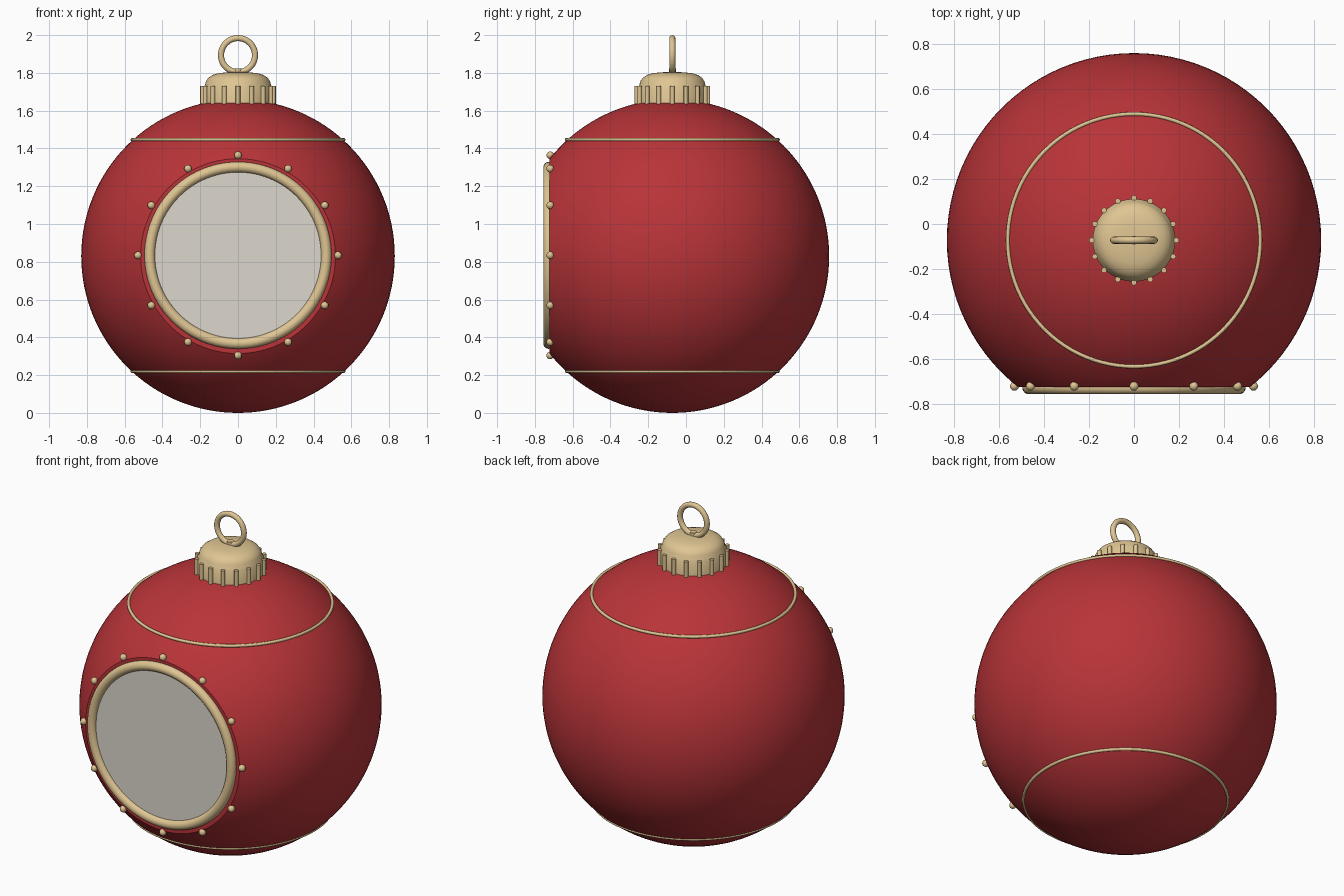
import bpy, bmesh
from math import cos, sin, pi, radians

if "Cube" in bpy.data.objects:
    bpy.data.objects.remove(bpy.data.objects["Cube"])

CY, CZ, R = -0.072, 0.83, 0.83      # globe centre and radius
WZ, WY = 0.834, -0.722              # window centre height, flat face depth


def material(name, rgb):
    m = bpy.data.materials.new(name)
    m.diffuse_color = (*rgb, 1)
    m.use_nodes = True
    m.node_tree.nodes["Principled BSDF"].inputs["Base Color"].default_value = m.diffuse_color
    return m


RED = material("red_paint", (0.48, 0.034, 0.04))
GOLD = material("gold_metal", (0.74, 0.56, 0.29))
GLASS = material("pale_panel", (0.72, 0.68, 0.61))


def finish(name, mat, angle=35):
    ob = bpy.context.object
    ob.name = name
    ob.data.materials.append(mat)
    bpy.ops.object.shade_smooth_by_angle(angle=radians(angle))
    return ob


def torus(name, loc, major, minor, rot=(0, 0, 0), seg=96, sides=16):
    bpy.ops.mesh.primitive_torus_add(location=loc, rotation=rot, major_radius=major,
                                     minor_radius=minor, major_segments=seg, minor_segments=sides)
    return finish(name, GOLD, 60)


def cylinder(name, loc, r, h, mat, rot=(0, 0, 0), verts=16):
    bpy.ops.mesh.primitive_cylinder_add(location=loc, rotation=rot, radius=r, depth=h, vertices=verts)
    return finish(name, mat)


# globe with a flat slice taken off the front
bpy.ops.mesh.primitive_uv_sphere_add(segments=96, ring_count=64, radius=R, location=(0, CY, CZ))
globe = finish("globe", RED)
bm = bmesh.new()
bm.from_mesh(globe.data)
cut = bmesh.ops.bisect_plane(bm, geom=bm.verts[:] + bm.edges[:] + bm.faces[:],
                             plane_co=(0, WY - CY, 0), plane_no=(0, -1, 0), clear_outer=True)
bmesh.ops.holes_fill(bm, edges=[e for e in bm.edges if e.is_boundary], sides=0)
bm.to_mesh(globe.data)
bm.free()
bpy.ops.object.shade_smooth_by_angle(angle=radians(30))

# round window: panel, frame and twelve studs
FRONT = (pi / 2, 0, 0)
cylinder("window_panel", (0, WY - 0.001, WZ), 0.46, 0.016, GLASS, FRONT, 96)
torus("window_frame", (0, WY - 0.005, WZ), 0.467, 0.028, FRONT)
for i in range(12):
    a = i * pi / 6
    bpy.ops.mesh.primitive_uv_sphere_add(segments=16, ring_count=10, radius=0.02,
                                         location=(0.53 * cos(a), -0.719, WZ + 0.53 * sin(a)))
    finish(f"window_stud_{i + 1}", GOLD)

# trim bands round the globe
for name, z in (("upper_band", 1.447), ("lower_band", 0.22)):
    torus(name, (0, CY, z), 0.56, 0.009, sides=10)

# cap: lathed profile with a domed top
profile = [(0.183, 1.60), (0.183, 1.722), (0.175, 1.734), (0.17, 1.755), (0.157, 1.774),
           (0.135, 1.789), (0.105, 1.798), (0.06, 1.803), (0, 1.805)]
bm = bmesh.new()
vs = [bm.verts.new((r, 0, z)) for r, z in profile]
es = [bm.edges.new(p) for p in zip(vs, vs[1:])]
bmesh.ops.spin(bm, geom=vs + es, cent=(0, 0, 0), axis=(0, 0, 1), angle=2 * pi, steps=64)
bmesh.ops.remove_doubles(bm, verts=bm.verts, dist=1e-5)
bmesh.ops.holes_fill(bm, edges=[e for e in bm.edges if e.is_boundary], sides=0)
bmesh.ops.recalc_face_normals(bm, faces=bm.faces)
me = bpy.data.meshes.new("cap")
bm.to_mesh(me)
bm.free()
cap = bpy.data.objects.new("cap", me)
cap.location.y = CY
bpy.context.collection.objects.link(cap)
bpy.ops.object.select_all(action='DESELECT')
cap.select_set(True)
bpy.context.view_layer.objects.active = cap
finish("cap", GOLD, 50)

# ribs round the cap
for i in range(16):
    a = i * pi / 8
    cylinder(f"cap_rib_{i + 1}", (0.188 * cos(a), CY + 0.188 * sin(a), 1.682), 0.012, 0.096, GOLD, verts=12)

# hanging ring and its small post
cylinder("ring_post", (0, CY, 1.808), 0.019, 0.03, GOLD)
torus("hanging_ring", (0, CY, 1.894), 0.09, 0.016, FRONT, seg=48, sides=12)
